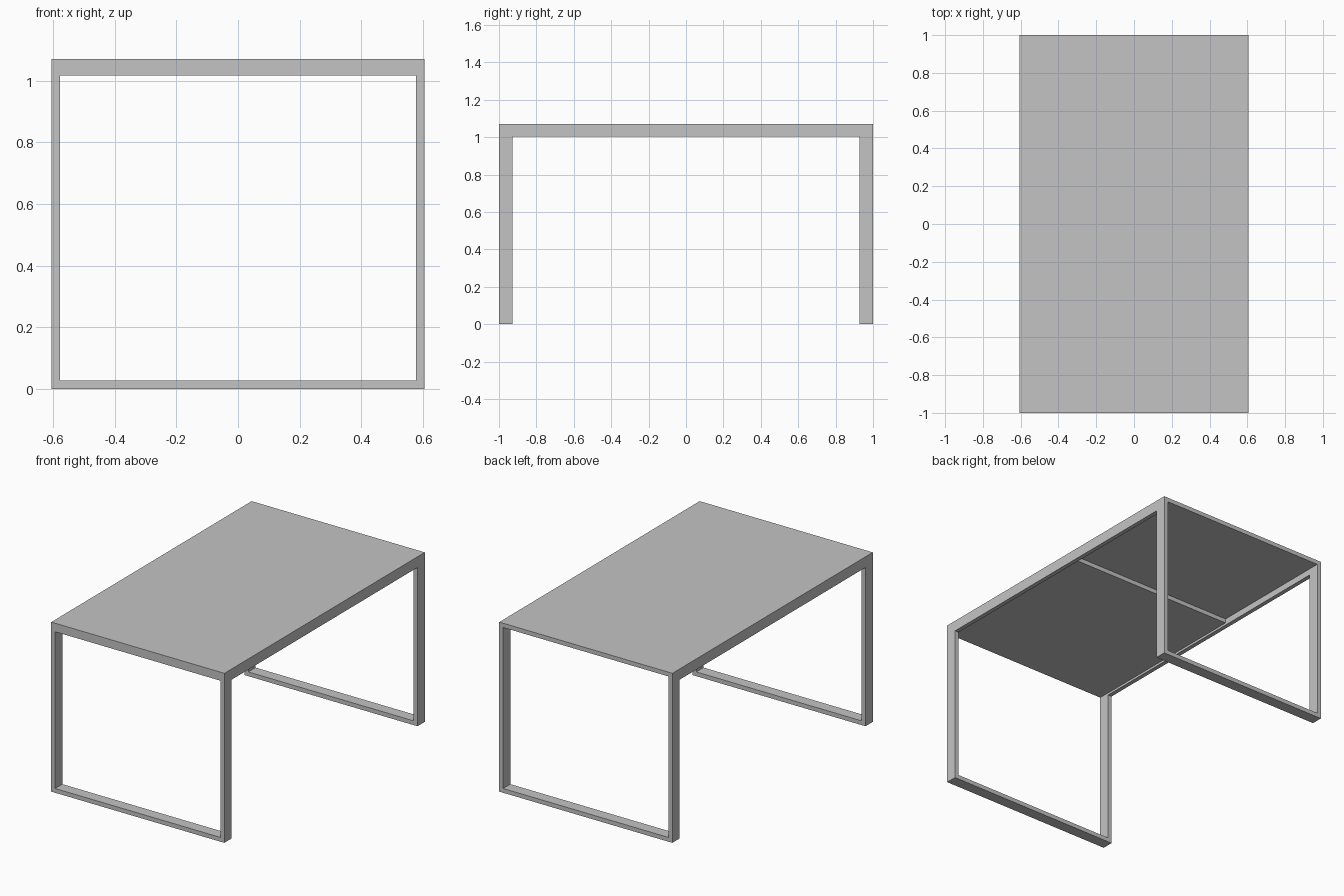
import bpy

cube = bpy.data.objects.get("Cube")
if cube:
    bpy.data.objects.remove(cube, do_unlink=True)

# Single painted finish
GREY = (0.55, 0.55, 0.55, 1.0)
paint = bpy.data.materials.new("light grey paint")
paint.use_nodes = True
paint.diffuse_color = GREY
paint.node_tree.nodes["Principled BSDF"].inputs["Base Color"].default_value = GREY

# Overall dimensions
HALF_W, HALF_L, HEIGHT = 0.605, 1.0, 1.071
BAR = 0.027          # thin side of the frame section
DEPTH = 0.072        # deep side of the frame section
RAIL_BOTTOM = 1.003
SHEET_BOTTOM = HEIGHT - BAR
FRONT_BOTTOM = HEIGHT - 2 * BAR
STEP_Y = 0.155       # where the thicker front part of the top ends
INNER = HALF_W - BAR


def box(name, low, high):
    """Add a box spanning two opposite corners."""
    centre = [(a + b) / 2 for a, b in zip(low, high)]
    bpy.ops.mesh.primitive_cube_add(size=1, location=centre)
    obj = bpy.context.object
    obj.name = name
    obj.scale = [b - a for a, b in zip(low, high)]
    bpy.ops.object.transform_apply(location=False, rotation=False, scale=True)
    obj.data.materials.append(paint)
    return obj


# Table top: thin sheet with a thicker front portion underneath
box("top_sheet", (-INNER, -HALF_L, SHEET_BOTTOM), (INNER, HALF_L, HEIGHT))
box("front_underlayer", (-INNER, -HALF_L, FRONT_BOTTOM), (INNER, STEP_Y, SHEET_BOTTOM))

# Side rails and legs
for side, sx in (("left", 1), ("right", -1)):
    x0, x1 = sorted((sx * INNER, sx * HALF_W))
    box(f"{side}_rail", (x0, -HALF_L, RAIL_BOTTOM), (x1, HALF_L, HEIGHT))
    for end, sy in (("front", -1), ("back", 1)):
        y0, y1 = sorted((sy * (HALF_L - DEPTH), sy * HALF_L))
        box(f"{end}_{side}_leg", (x0, y0, 0), (x1, y1, RAIL_BOTTOM))

# Floor bars joining each pair of legs
for end, sy in (("front", -1), ("back", 1)):
    y0, y1 = sorted((sy * (HALF_L - DEPTH), sy * HALF_L))
    box(f"{end}_floor_bar", (-INNER, y0, 0), (INNER, y1, BAR))
